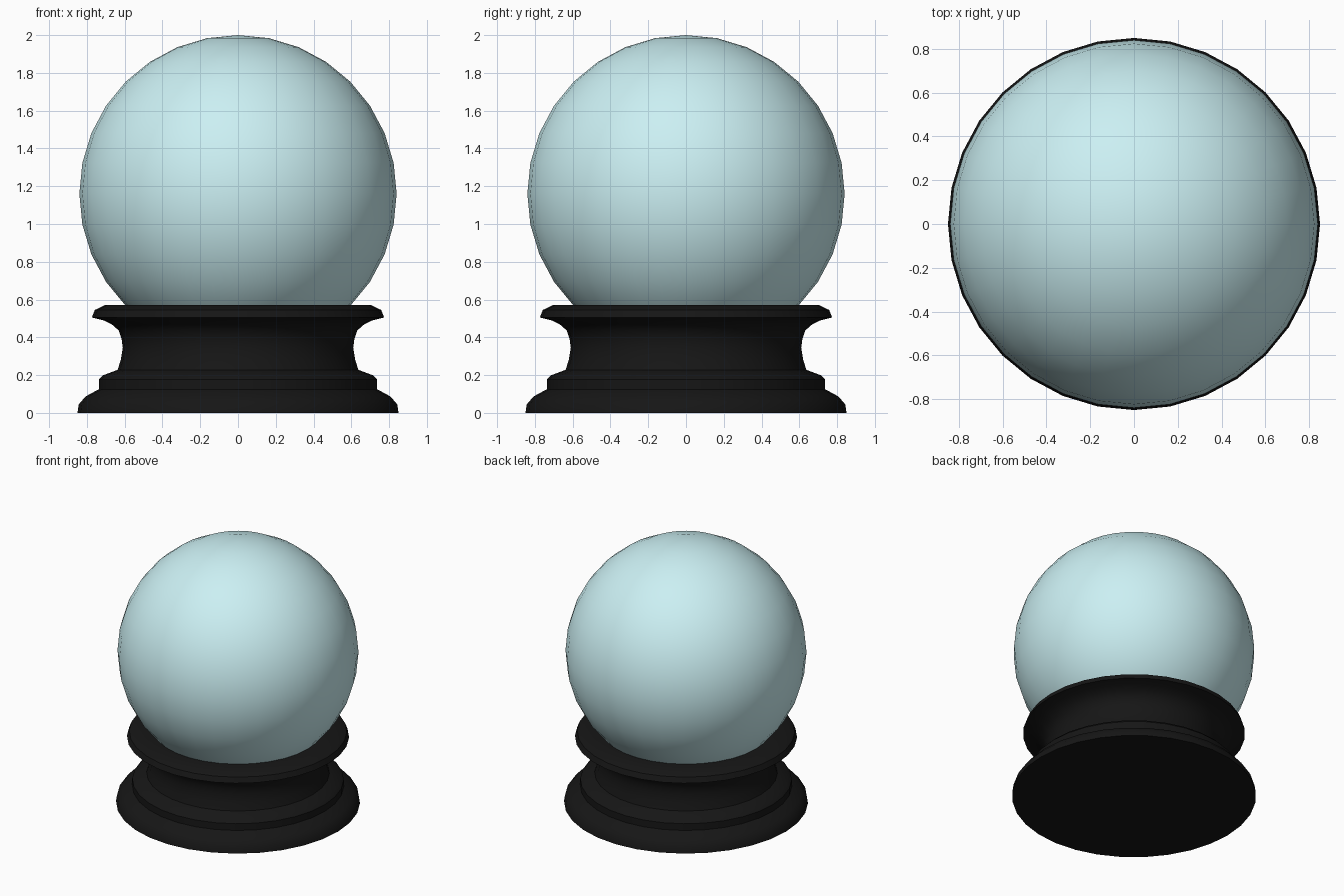
import bpy, bmesh, math

if "Cube" in bpy.data.objects:
    bpy.data.objects.remove(bpy.data.objects["Cube"])

SIDES = 32


def material(name, color):
    m = bpy.data.materials.new(name)
    m.diffuse_color = color
    m.use_nodes = True
    m.node_tree.nodes["Principled BSDF"].inputs["Base Color"].default_value = m.diffuse_color
    return m


def lathe(name, profile, mat):
    """Turn a (radius, height) profile around z and cap both ends."""
    bm = bmesh.new()
    rings = []
    for r, z in profile:
        rings.append([bm.verts.new((r * math.cos(2 * math.pi * i / SIDES),
                                    r * math.sin(2 * math.pi * i / SIDES), z))
                      for i in range(SIDES)])
    for a, b in zip(rings, rings[1:]):
        for i in range(SIDES):
            j = (i + 1) % SIDES
            bm.faces.new((a[i], a[j], b[j], b[i]))
    bm.faces.new(list(reversed(rings[0])))
    bm.faces.new(rings[-1])
    mesh = bpy.data.meshes.new(name)
    bm.to_mesh(mesh)
    bm.free()
    ob = bpy.data.objects.new(name, mesh)
    bpy.context.collection.objects.link(ob)
    mesh.materials.append(mat)
    bpy.ops.object.select_all(action='DESELECT')
    ob.select_set(True)
    bpy.context.view_layer.objects.active = ob
    bpy.ops.object.shade_smooth_by_angle(angle=math.radians(40))
    return ob


# Turned black stand: foot, step, waist and rim
lathe("stand", [
    (0.85, 0), (0.843, 0.045), (0.807, 0.087), (0.737, 0.125),
    (0.737, 0.177), (0.717, 0.198), (0.637, 0.228), (0.62, 0.283),
    (0.61, 0.345), (0.616, 0.39), (0.632, 0.437), (0.67, 0.47),
    (0.712, 0.49), (0.774, 0.505), (0.758, 0.545), (0.706, 0.57),
    (0.58, 0.57)], material("black", (0.008, 0.008, 0.008, 1)))

# Glass ball resting in the stand
bpy.ops.mesh.primitive_uv_sphere_add(segments=SIDES, ring_count=16,
                                     radius=0.84, location=(0, 0, 1.16))
ball = bpy.context.object
ball.name = "glass_ball"
ball.data.materials.append(material("pale_blue", (0.60, 0.87, 0.90, 1)))
bpy.ops.object.shade_smooth()
